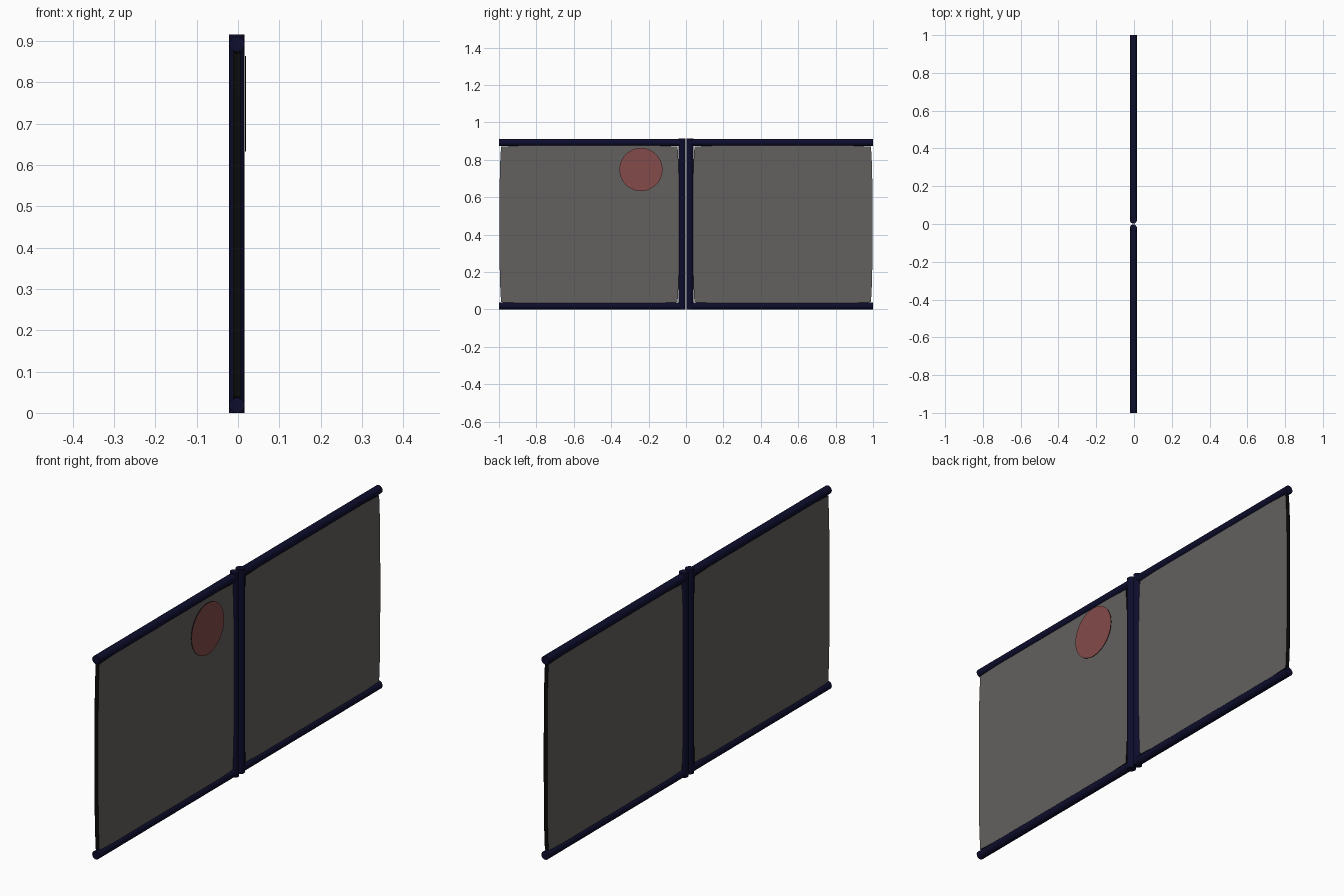
import bpy, bmesh, math
from mathutils import Matrix

if "Cube" in bpy.data.objects:
    bpy.data.objects.remove(bpy.data.objects["Cube"])

XC = -0.003   # centre plane of the frame
R = 0.0185    # tube radius


def mat(name, rgb):
    m = bpy.data.materials.new(name)
    m.diffuse_color = (*rgb, 1)
    m.use_nodes = True
    m.node_tree.nodes["Principled BSDF"].inputs["Base Color"].default_value = m.diffuse_color
    return m


navy = mat("navy_tube", (0.004, 0.004, 0.026))
grey = mat("grey_sheet", (0.125, 0.12, 0.113))
black = mat("black_edge", (0.003, 0.003, 0.003))
red = mat("red_badge", (0.23, 0.07, 0.068))


def make(name, bm, mats, smooth=False):
    bmesh.ops.recalc_face_normals(bm, faces=bm.faces[:])
    me = bpy.data.meshes.new(name)
    bm.to_mesh(me)
    bm.free()
    ob = bpy.data.objects.new(name, me)
    bpy.context.collection.objects.link(ob)
    for m in mats:
        me.materials.append(m)
    if smooth:
        bpy.ops.object.select_all(action='DESELECT')
        ob.select_set(True)
        bpy.context.view_layer.objects.active = ob
        bpy.ops.object.shade_smooth_by_angle(angle=math.radians(40))
    return ob


def tube(name, centre, length, along_y):
    bm = bmesh.new()
    rot = Matrix.Rotation(math.pi / 2, 4, 'X') if along_y else Matrix()
    bmesh.ops.create_cone(bm, cap_ends=True, segments=24, radius1=R, radius2=R,
                          depth=length, matrix=Matrix.Translation(centre) @ rot)
    make(name, bm, [navy], True)


def plate(name, outline, x0, x1, face_mat):
    # Thin plate in the yz plane with black side edges
    bm = bmesh.new()
    f = bm.faces.new([bm.verts.new((x0, y, z)) for y, z in outline])
    ext = bmesh.ops.extrude_face_region(bm, geom=[f])
    for v in ext["geom"]:
        if isinstance(v, bmesh.types.BMVert):
            v.co.x = x1
    bm.normal_update()
    for face in bm.faces:
        face.material_index = 0 if abs(face.normal.x) > 0.5 else 1
    make(name, bm, [face_mat, black])


def barrel(yc, zc, hy, hz, bulge, n=8):
    # Rectangle whose four sides bow gently outwards
    pts = []
    for k in range(4):
        for i in range(n):
            t = -1 + 2 * i / n
            a, b = [(t, -1), (1, t), (-t, 1), (-1, -t)][k]
            pts.append((yc + a * (hy + bulge * (1 - b ** 4)),
                        zc + b * (hz + bulge * (1 - a ** 4))))
    return pts


# Two mirrored bays: rails, inner post and stretched sheet
for side, s in (("left", -1), ("right", 1)):
    tube(side + "_top_rail", (XC, s * 0.51, 0.892), 0.98, True)
    tube(side + "_bottom_rail", (XC, s * 0.51, R), 0.98, True)
    tube(side + "_post", (XC, s * 0.0205, 0.4575), 0.915, False)
    plate(side + "_sheet", barrel(s * 0.517, 0.455, 0.472, 0.416, 0.008),
          XC - 0.009, XC + 0.009, grey)

# Round badge on the left sheet
disc = [(-0.241 + 0.115 * math.cos(2 * math.pi * i / 48),
         0.748 + 0.115 * math.sin(2 * math.pi * i / 48)) for i in range(48)]
plate("round_badge", disc, 0.0175, 0.0195, red)
